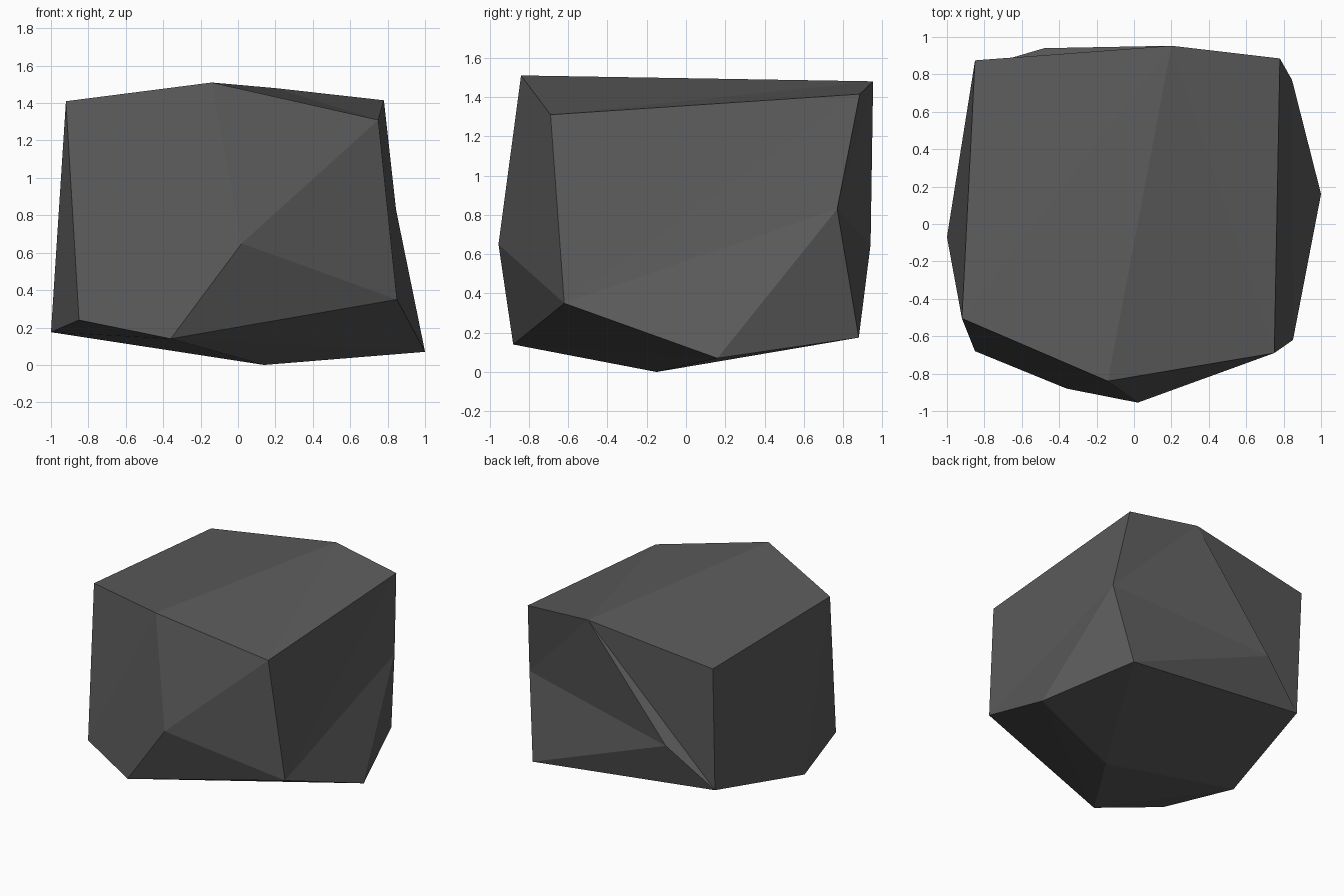
import bpy
import bmesh

# Remove the default cube
cube = bpy.data.objects.get("Cube")
if cube:
    bpy.data.objects.remove(cube, do_unlink=True)

# Stone colour
stone = bpy.data.materials.new("dark_grey_stone")
stone.use_nodes = True
grey = (0.105, 0.105, 0.105, 1.0)
stone.diffuse_color = grey
bsdf = stone.node_tree.nodes["Principled BSDF"]
bsdf.inputs["Base Color"].default_value = grey
bsdf.inputs["Roughness"].default_value = 0.9

# Corners of the boulder, by level
top_rim = dict(A=(-.92, -.505, 1.41), B=(-.14, -.84, 1.51), D=(.75, -.69, 1.31),
               C=(.78, .885, 1.415), M=(.2, .953, 1.48), N=(-.85, .875, 1.34))
middle = dict(L=(.02, -.955, .65), E=(.845, .77, .83), P=(-.48, .94, .65))
lower_rim = dict(J=(-.85, -.68, .24), I=(-.36, -.88, .14), F=(.85, -.62, .35),
                 G=(1.0, .16, .07), Q=(.74, .88, .175), R=(-.84, .834, .352),
                 K=(-1.0, -.07, .175))
base_tip = dict(H=(.14, -.15, 0))

# Wrap the corners in flat facets
bm = bmesh.new()
corners = {name: bm.verts.new(co)
           for name, co in (top_rim | middle | lower_rim | base_tip).items()}
bmesh.ops.convex_hull(bm, input=bm.verts[:])


def refacet(triangles):
    """Replace the convex facets among these corners with pressed-in ones."""
    region = {corners[c] for tri in triangles for c in tri}
    old = [f for f in bm.faces if region.issuperset(f.verts)]
    bmesh.ops.delete(bm, geom=old, context='FACES_ONLY')
    for tri in triangles:
        bm.faces.new([corners[c] for c in tri])


# Dented left side, hollow in the top, crease at the back
refacet(["DFC", "FEC", "FGE", "GQE", "CEM", "MEP", "EQP"])
refacet(["BDM", "DCM"])
refacet(["NMR", "MPR"])

loose = [e for e in bm.edges if e.is_wire]
bmesh.ops.delete(bm, geom=loose, context='EDGES')
bmesh.ops.recalc_face_normals(bm, faces=bm.faces[:])
for face in bm.faces:
    face.smooth = False

mesh = bpy.data.meshes.new("boulder")
bm.to_mesh(mesh)
bm.free()
mesh.materials.append(stone)
boulder = bpy.data.objects.new("boulder", mesh)
bpy.context.collection.objects.link(boulder)
